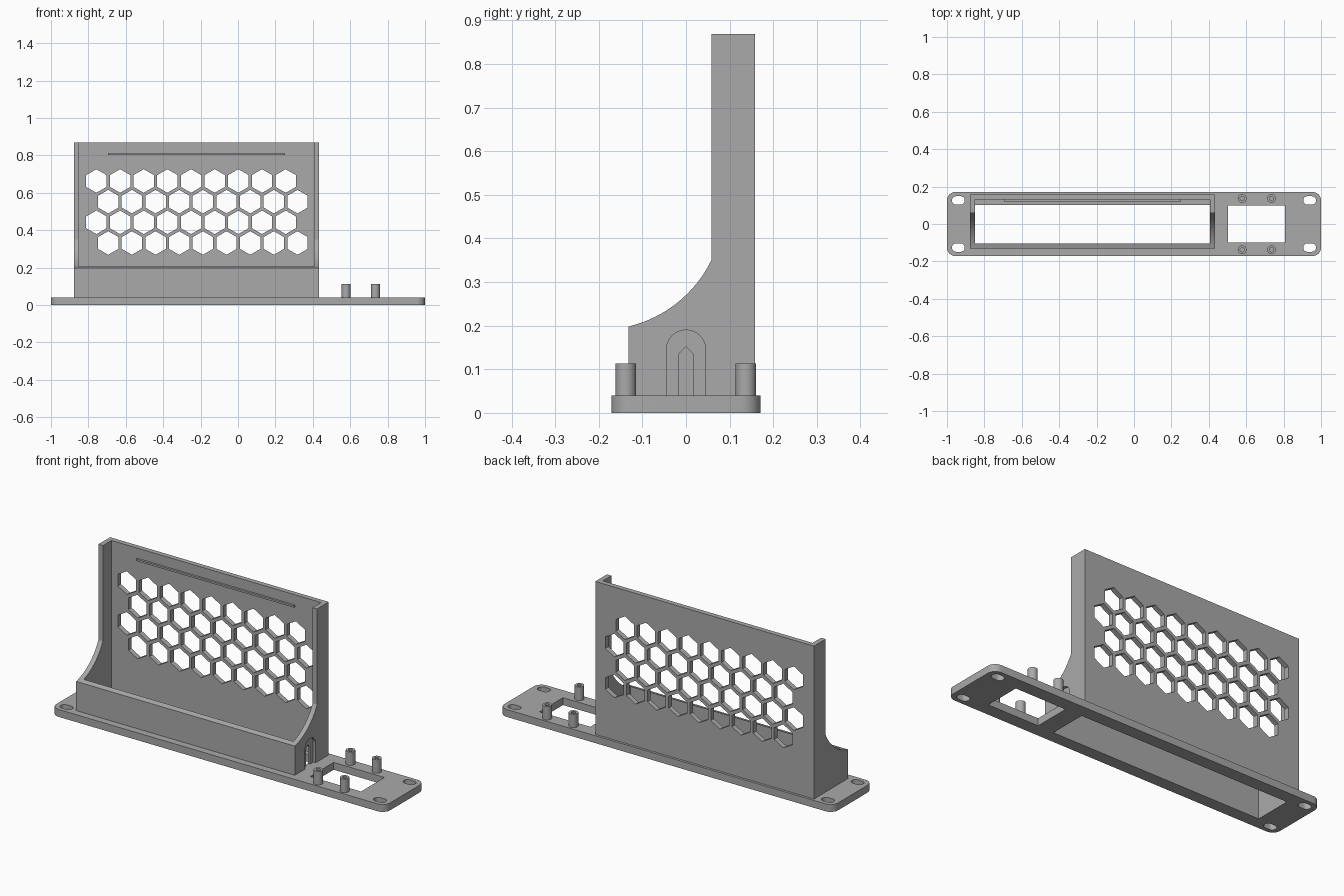
import bpy, bmesh
from math import cos, sin, pi, radians, atan2, hypot

if "Cube" in bpy.data.objects:
    bpy.data.objects.remove(bpy.data.objects["Cube"], do_unlink=True)

grey = bpy.data.materials.new("plain grey")
grey.use_nodes = True
grey.diffuse_color = (0.4, 0.4, 0.4, 1)
grey.node_tree.nodes["Principled BSDF"].inputs["Base Color"].default_value = (0.4, 0.4, 0.4, 1)

PLANES = {"xy": lambda u, v, d: (u, v, d),
          "xz": lambda u, v, d: (u, d, v),
          "yz": lambda u, v, d: (d, u, v)}


def prism(name, outlines, plane, lo, hi):
    """Extrude each 2D outline along the normal of its plane."""
    place = PLANES[plane]
    bm = bmesh.new()
    for pts in outlines:
        a = [bm.verts.new(place(u, v, lo)) for u, v in pts]
        b = [bm.verts.new(place(u, v, hi)) for u, v in pts]
        bm.faces.new(a)
        bm.faces.new(b[::-1])
        n = len(pts)
        for i in range(n):
            j = (i + 1) % n
            bm.faces.new((a[j], a[i], b[i], b[j]))
    bmesh.ops.recalc_face_normals(bm, faces=bm.faces[:])
    mesh = bpy.data.meshes.new(name)
    bm.to_mesh(mesh)
    bm.free()
    mesh.materials.append(grey)
    obj = bpy.data.objects.new(name, mesh)
    bpy.context.collection.objects.link(obj)
    return obj


def select(obj):
    bpy.ops.object.select_all(action="DESELECT")
    obj.select_set(True)
    bpy.context.view_layer.objects.active = obj


def cut(obj, cutter):
    mod = obj.modifiers.new("cut", "BOOLEAN")
    mod.operation = "DIFFERENCE"
    mod.solver = "EXACT"
    mod.object = cutter
    select(obj)
    bpy.ops.object.modifier_apply(modifier=mod.name)
    bpy.data.objects.remove(cutter, do_unlink=True)


def smooth(obj):
    select(obj)
    bpy.ops.object.shade_smooth_by_angle(angle=radians(20))


def rect(x0, x1, y0, y1):
    return [(x0, y0), (x1, y0), (x1, y1), (x0, y1)]


def ngon(cx, cy, r, n, start=0.0):
    return [(cx + r * cos(start + 2 * pi * i / n), cy + r * sin(start + 2 * pi * i / n))
            for i in range(n)]


def rounded(cx, cy, hx, hy, r, steps=8):
    pts = []
    for k, (sx, sy) in enumerate([(1, 1), (-1, 1), (-1, -1), (1, -1)]):
        for i in range(steps + 1):
            a = (k + i / steps) * pi / 2
            pts.append((cx + sx * (hx - r) + r * cos(a), cy + sy * (hy - r) + r * sin(a)))
    return pts


# Main dimensions
T = 0.04
X0, X1, WALL = -0.877, 0.433, 0.027
FRONT, BACK, TOP = -0.132, 0.158, 0.868

# Base plate with two openings and slotted screw holes
plate = prism("base_plate", [rounded(0, 0, 1.0, 0.171, 0.045)], "xy", 0, T)
holes = [rect(X0 + WALL, X1 - WALL, -0.104, 0.102), rect(0.503, 0.807, -0.1, 0.1)]
holes += [rounded(sx * 0.939, sy * 0.126, 0.034, 0.0225, 0.022) for sx in (-1, 1) for sy in (-1, 1)]
cut(plate, prism("plate_cutter", holes, "xy", -0.1, 0.1))
smooth(plate)

# Housing: side profile with a concave sweep from the low front to the tall back
cy, cz = -0.19, 0.48
a0, r0 = atan2(0.198 - cz, FRONT - cy), hypot(0.198 - cz, FRONT - cy)
a1, r1 = atan2(0.35 - cz, 0.058 - cy), hypot(0.35 - cz, 0.058 - cy)
profile = [(BACK, T), (FRONT, T)]
for i in range(17):
    t = i / 16
    a, r = a0 + (a1 - a0) * t, r0 + (r1 - r0) * t
    profile.append((cy + r * cos(a), cz + r * sin(a)))
profile += [(0.058, TOP), (BACK, TOP)]
housing = prism("housing", [profile], "yz", X0, X1)
cavity = rect(X0 + WALL, X1 - WALL, FRONT + WALL, BACK - WALL)
cut(housing, prism("cavity_cutter", [cavity], "xy", -0.1, 1.0))

# Honeycomb vents in the back wall
PITCH = 0.1265
hexes = [ngon(-0.757 + PITCH * (col + 0.5 * (row % 2)), 0.663 - 0.1105 * row, 0.063, 6, pi / 2)
         for row in range(4) for col in range(9)]
cut(housing, prism("vent_cutter", hexes, "xz", 0.1, 0.2))

# Arched recess and pointed cable hole in the left side wall
arch = [(-0.045, 0), (0.045, 0)] + [(0.045 * cos(pi * i / 16), 0.145 + 0.045 * sin(pi * i / 16))
                                    for i in range(17)]
cut(housing, prism("recess_cutter", [arch], "yz", X1 - 0.014, X1 + 0.05))
door = [(-0.017, 0), (0.017, 0), (0.017, 0.135), (0, 0.152), (-0.017, 0.135)]
cut(housing, prism("cable_cutter", [door], "yz", X1 - 0.06, X1 + 0.05))
smooth(housing)

# Thin retaining ridge near the top of the back wall
prism("retaining_ridge", [rect(-0.695, 0.25, 0.803, 0.813)], "xz", 0.12, BACK - WALL)

# Hollow mounting posts around the small opening
for side, y in (("front", -0.138), ("back", 0.137)):
    for end, x in (("right", 0.578), ("left", 0.735)):
        post = prism(f"{side}_{end}_post", [ngon(x, y, 0.0235, 24)], "xy", T, 0.113)
        cut(post, prism("post_cutter", [ngon(x, y, 0.011, 24)], "xy", T + 0.005, 0.2))
        smooth(post)
